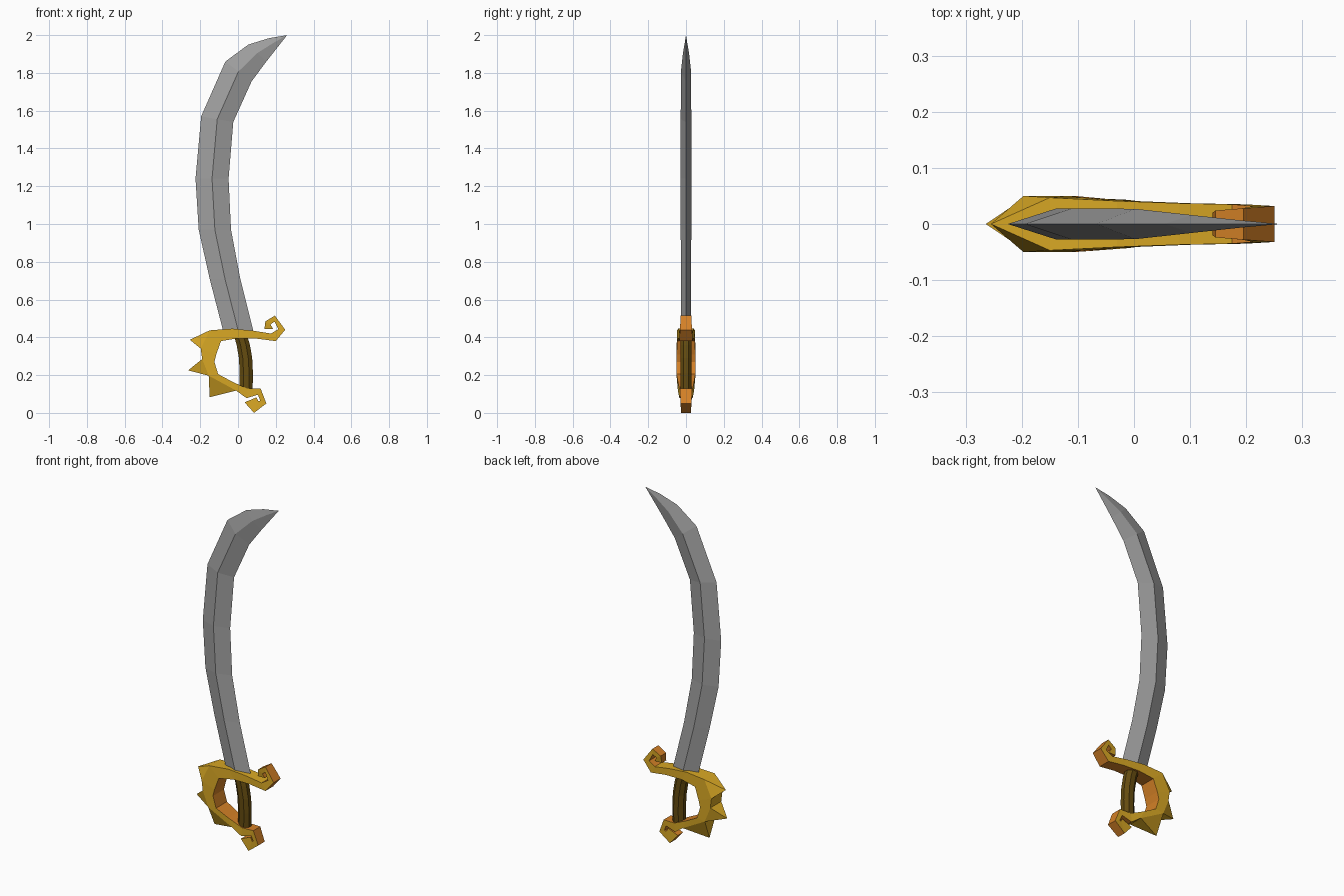
import bpy, bmesh, math
from mathutils import Vector

if "Cube" in bpy.data.objects:
    bpy.data.objects.remove(bpy.data.objects["Cube"])


def material(name, rgb):
    m = bpy.data.materials.new(name)
    m.diffuse_color = (*rgb, 1)
    m.use_nodes = True
    m.node_tree.nodes["Principled BSDF"].inputs["Base Color"].default_value = m.diffuse_color
    return m


STEEL = material("steel grey", (0.35, 0.35, 0.35))
GOLD = material("gold", (0.69, 0.39, 0.018))
ORANGE = material("orange bronze", (0.66, 0.22, 0.02))
BROWN = material("dark brown", (0.13, 0.072, 0.005))


def finish(name, bm, mats):
    bmesh.ops.recalc_face_normals(bm, faces=bm.faces[:])
    me = bpy.data.meshes.new(name)
    bm.to_mesh(me)
    bm.free()
    for m in mats:
        me.materials.append(m)
    ob = bpy.data.objects.new(name, me)
    bpy.context.collection.objects.link(ob)
    return ob


def loft(bm, rings, cap_end=True):
    """Join closed rings of points; returns faces[segment][side] and the caps."""
    vs = [[bm.verts.new(p) for p in r] for r in rings]
    n = len(vs[0])
    rows = [[bm.faces.new((p[i], p[(i + 1) % n], q[(i + 1) % n], q[i]))
             for i in range(n)] for p, q in zip(vs, vs[1:])]
    caps = [bm.faces.new(vs[0])]
    if cap_end:
        caps.append(bm.faces.new(vs[-1]))
    return rows, caps, vs


# Blade: diamond section, back edge / front edge / half thickness
blade = [(-0.075, 0.42, 0.085, 0.42, .027), (-0.15, 0.71, 0.012, 0.71, .027),
         (-0.208, 0.97, -0.037, 0.97, .028), (-0.225, 1.24, -0.05, 1.24, .028),
         (-0.195, 1.57, -0.025, 1.54, .028), (-0.067, 1.86, 0.072, 1.755, .027),
         (0.055, 1.95, 0.15, 1.86, .016), (0.165, 1.984, 0.205, 1.93, .007)]
bm = bmesh.new()
rings = []
for lx, lz, rx, rz, h in blade:
    mx, mz = (lx + rx) / 2, (lz + rz) / 2
    rings.append([(lx, 0, lz), (mx, -h, mz), (rx, 0, rz), (mx, h, mz)])
_, _, vs = loft(bm, rings, cap_end=False)
tip = bm.verts.new((0.26, 0, 2.0))
for i in range(4):
    bm.faces.new((vs[-1][i], vs[-1][(i + 1) % 4], tip))
finish("blade", bm, [STEEL])

# Guard: one band from upper scroll, along crossguard and knuckle bow, to lower scroll
# (a-side x, z, b-side x, z, half thickness)
band = [(0.14, 0.445, 0.185, 0.445, .020), (0.145, 0.485, 0.172, 0.468, .024),
        (0.195, 0.515, 0.193, 0.483, .028), (0.25, 0.44, 0.213, 0.443, .032),
        (0.20, 0.38, 0.175, 0.42, .035), (0.10, 0.393, 0.08, 0.435, .037),
        (0.00, 0.395, -0.03, 0.446, .041), (-0.09, 0.38, -0.15, 0.437, .047),
        (-0.115, 0.31, -0.197, 0.34, .050), (-0.125, 0.27, -0.19, 0.285, .050),
        (-0.105, 0.205, -0.155, 0.197, .050), (-0.03, 0.165, -0.01, 0.118, .043),
        (0.05, 0.128, 0.045, 0.078, .035), (0.12, 0.128, 0.105, 0.096, .032),
        (0.15, 0.05, 0.118, 0.065, .029), (0.085, 0.0, 0.108, 0.062, .026),
        (0.035, 0.056, 0.098, 0.082, .024)]
spikes = {7: (-0.255, 0, 0.387), 9: (-0.264, 0, 0.225), 10: (-0.15, 0, 0.083)}
bm = bmesh.new()
rings = [[(ax, -h, az), (bx, -h, bz), (bx, h, bz), (ax, h, az)]
         for ax, az, bx, bz, h in band]
rows, caps, _ = loft(bm, rings)
for c in caps:
    c.material_index = 1
for k, row in enumerate(rows):
    row[3].material_index = 1                       # inner side
    row[1].material_index = 0 if 4 <= k <= 11 else 1  # outer side
for k, p in spikes.items():                         # spikes on the knuckle bow
    new = bmesh.ops.poke(bm, faces=[rows[k][1]])
    new["verts"][0].co = Vector(p)
finish("guard", bm, [GOLD, ORANGE])

# Grip: curved eight-sided handle
grip = [(0.010, 0.42), (0.028, 0.36), (0.040, 0.29), (0.044, 0.21), (0.042, 0.11)]
bm = bmesh.new()
loft(bm, [[(x + 0.038 * math.cos(a), 0.032 * math.sin(a), z)
           for a in [math.pi * (i + .5) / 4 for i in range(8)]] for x, z in grip])
finish("grip", bm, [BROWN])
